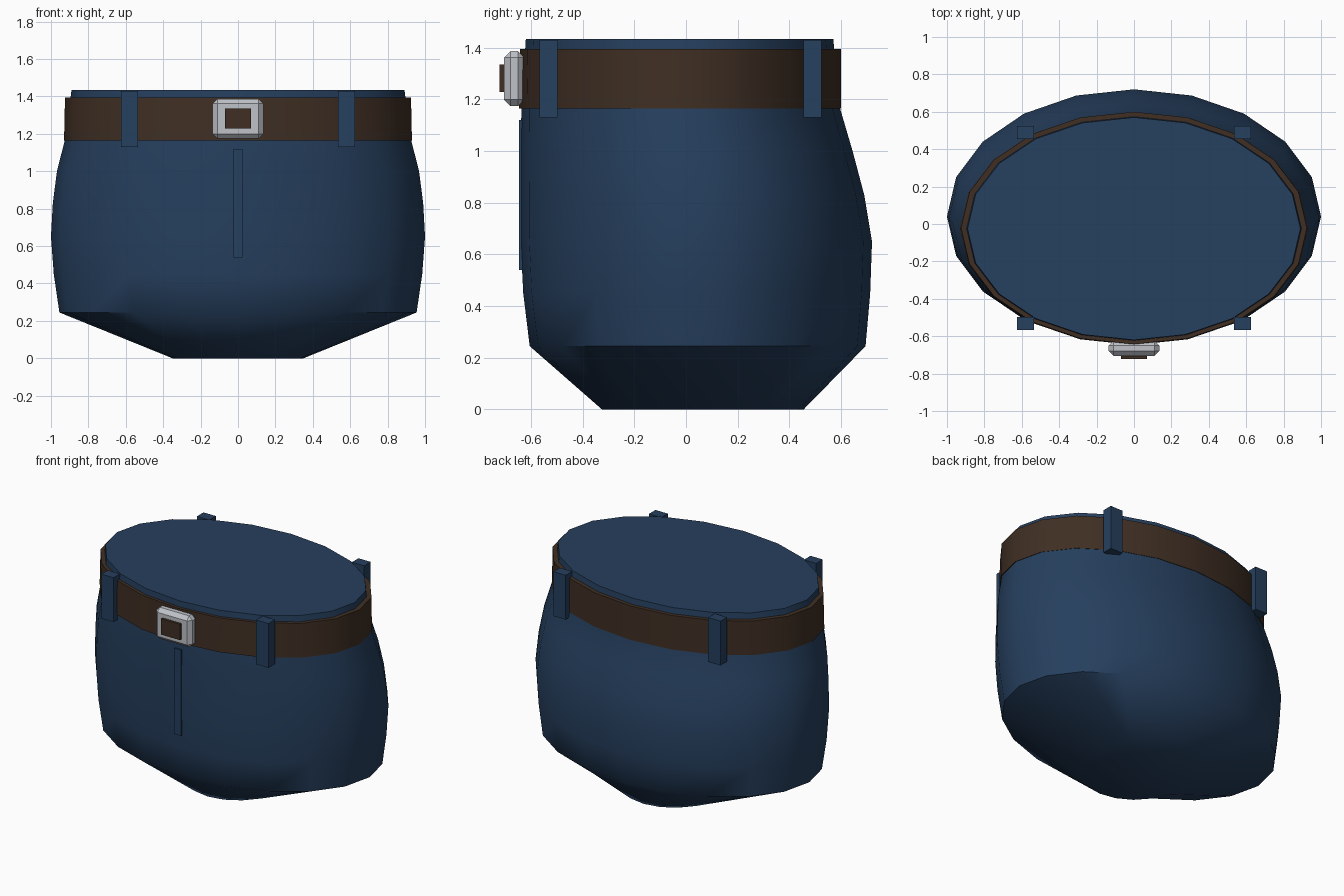
import bpy, bmesh, math

SIDES = 20
cube = bpy.data.objects.get("Cube")
if cube:
    bpy.data.objects.remove(cube, do_unlink=True)


def material(name, rgb):
    mat = bpy.data.materials.new(name)
    mat.use_nodes = True
    mat.diffuse_color = (*rgb, 1)
    mat.node_tree.nodes["Principled BSDF"].inputs["Base Color"].default_value = (*rgb, 1)
    return mat


denim = material("denim blue", (0.019, 0.050, 0.112))
leather = material("brown leather", (0.050, 0.028, 0.017))
metal = material("silver metal", (0.52, 0.54, 0.58))


def finish(bm, name, mat, smooth_angle=None):
    bmesh.ops.recalc_face_normals(bm, faces=bm.faces)
    mesh = bpy.data.meshes.new(name)
    bm.to_mesh(mesh)
    bm.free()
    mesh.materials.append(mat)
    obj = bpy.data.objects.new(name, mesh)
    bpy.context.collection.objects.link(obj)
    if smooth_angle:
        bpy.ops.object.select_all(action="DESELECT")
        obj.select_set(True)
        bpy.context.view_layer.objects.active = obj
        bpy.ops.object.shade_smooth_by_angle(angle=math.radians(smooth_angle))
    return obj


def loft(name, rings, mat, angle, closed=False):
    """Skin ellipses given as (z, half width, front y, back y)."""
    bm = bmesh.new()
    loops = []
    for z, rx, front, back in rings:
        mid, ry = (front + back) / 2, (back - front) / 2
        turns = [math.tau * i / SIDES for i in range(SIDES)]
        loops.append([bm.verts.new((rx * math.cos(a), mid + ry * math.sin(a), z)) for a in turns])
    pairs = list(zip(loops, loops[1:]))
    if closed:
        pairs.append((loops[-1], loops[0]))
    else:
        bm.faces.new(loops[0])
        bm.faces.new(loops[-1])
    for low, high in pairs:
        for i in range(SIDES):
            j = (i + 1) % SIDES
            bm.faces.new((low[i], low[j], high[j], high[i]))
    return finish(bm, name, mat, angle)


def box(name, x, y, z, mat, chamfer=0):
    """Box from (min, max) ranges on each axis."""
    bm = bmesh.new()
    bmesh.ops.create_cube(bm, size=1)
    for v in bm.verts:
        v.co = [r[0] if c < 0 else r[1] for c, r in zip(v.co, (x, y, z))]
    if chamfer:
        bmesh.ops.bevel(bm, geom=bm.edges[:], offset=chamfer, segments=1, affect="EDGES")
    return finish(bm, name, mat)


# Trouser body, from the crotch up to the waist
loft("trouser_body", [
    (0.00, 0.35, -0.325, 0.455),
    (0.245, 0.955, -0.605, 0.695),
    (0.45, 0.985, -0.63, 0.713),
    (0.65, 1.00, -0.64, 0.72),
    (0.83, 0.99, -0.64, 0.69),
    (1.00, 0.968, -0.64, 0.645),
    (1.17, 0.925, -0.637, 0.595),
    (1.435, 0.89, -0.62, 0.57),
], denim, 50)

# Belt band with a little thickness
loft("belt", [
    (1.165, 0.90, -0.61, 0.57),
    (1.165, 0.93, -0.647, 0.60),
    (1.395, 0.925, -0.643, 0.60),
    (1.395, 0.89, -0.61, 0.57),
], leather, 40, closed=True)

# Belt loops, two in front and two behind
for side, x in (("left", 0.58), ("right", -0.58)):
    for place, y in (("front", -0.533), ("back", 0.49)):
        box(f"{place}_{side}_belt_loop", (x - 0.046, x + 0.046),
            (y - 0.035, y + 0.035), (1.13, 1.43), denim)

# Buckle and fly
box("buckle", (-0.135, 0.135), (-0.705, -0.625), (1.175, 1.387), metal, 0.025)
box("buckle_centre", (-0.07, 0.07), (-0.722, -0.69), (1.228, 1.335), leather)
box("fly", (-0.025, 0.025), (-0.647, -0.62), (0.54, 1.12), denim)
